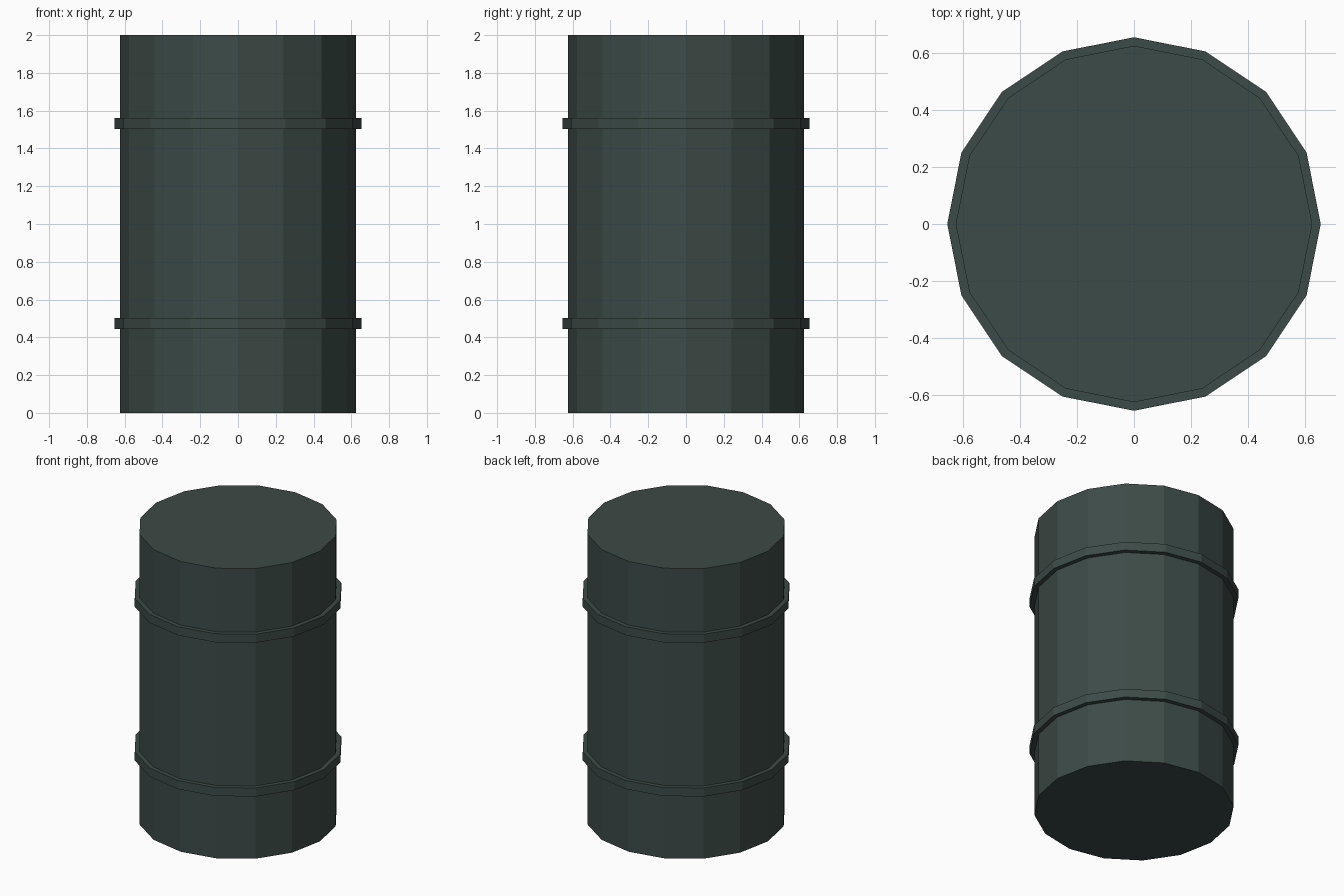
import bpy, bmesh, math

if "Cube" in bpy.data.objects:
    bpy.data.objects.remove(bpy.data.objects["Cube"])

SIDES = 16
BODY_R = 0.625
HOOP_R = 0.655

paint = bpy.data.materials.new("dark_green_paint")
paint.diffuse_color = (0.045, 0.07, 0.063, 1)
paint.use_nodes = True
paint.node_tree.nodes["Principled BSDF"].inputs["Base Color"].default_value = paint.diffuse_color


def lathe(name, profile):
    """Revolve a (radius, z) profile around z; zero-radius ends become caps."""
    bm = bmesh.new()
    verts = [bm.verts.new((r, 0, z)) for r, z in profile]
    edges = [bm.edges.new(pair) for pair in zip(verts, verts[1:])]
    bmesh.ops.spin(bm, geom=verts + edges, cent=(0, 0, 0), axis=(0, 0, 1),
                   angle=math.tau, steps=SIDES)
    bmesh.ops.remove_doubles(bm, verts=bm.verts, dist=0.0005)
    bmesh.ops.dissolve_degenerate(bm, edges=bm.edges, dist=0.0001)
    bmesh.ops.recalc_face_normals(bm, faces=bm.faces)
    mesh = bpy.data.meshes.new(name)
    bm.to_mesh(mesh)
    bm.free()
    mesh.materials.append(paint)
    obj = bpy.data.objects.new(name, mesh)
    bpy.context.collection.objects.link(obj)
    return obj


# Drum body with flat ends
bpy.ops.mesh.primitive_cylinder_add(vertices=SIDES, radius=BODY_R, depth=2,
                                    location=(0, 0, 1))
body = bpy.context.object
body.name = "barrel_body"
body.data.materials.append(paint)

# Two raised hoops, their inner edges seated just inside the body
for name, low, high in (("lower_hoop", 0.443, 0.502), ("upper_hoop", 1.503, 1.562)):
    inner = BODY_R - 0.01
    lathe(name, [(inner, low), (HOOP_R, low), (HOOP_R, high), (inner, high), (inner, low)])
